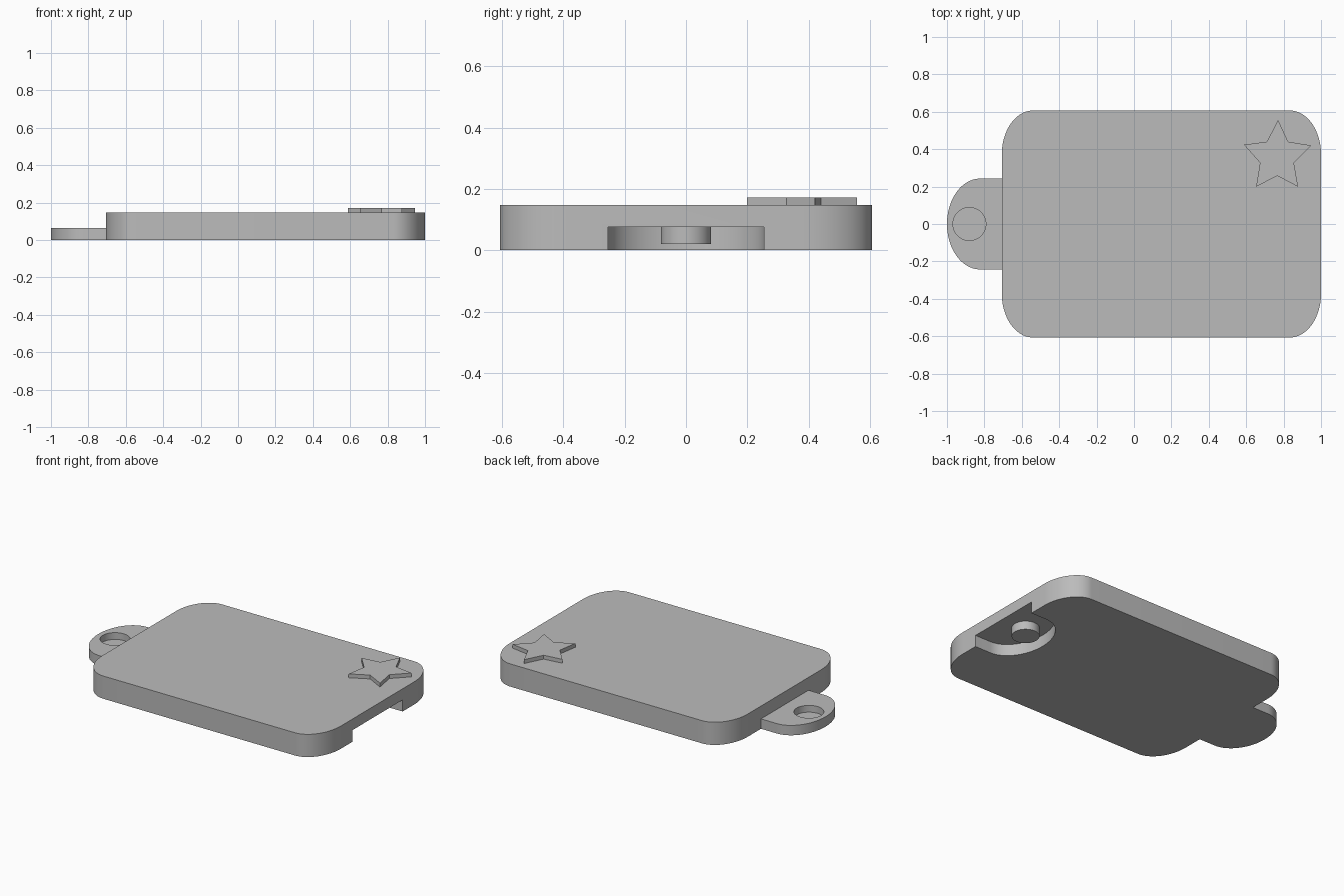
import bpy
import bmesh
from math import cos, sin, pi, radians

if "Cube" in bpy.data.objects:
    bpy.data.objects.remove(bpy.data.objects["Cube"])

grey = bpy.data.materials.new("plain grey")
grey.use_nodes = True
colour = (0.5, 0.5, 0.5, 1)
grey.diffuse_color = colour
grey.node_tree.nodes["Principled BSDF"].inputs["Base Color"].default_value = colour


def arc(cx, cy, rx, ry, start, end, steps=24):
    """Points along an elliptical arc, angles in degrees."""
    angles = [radians(start + (end - start) * i / steps) for i in range(steps + 1)]
    return [(cx + rx * cos(a), cy + ry * sin(a)) for a in angles]


def prism(name, outline, bottom, top):
    """Extrude a counter-clockwise outline straight up."""
    bm = bmesh.new()
    low = [bm.verts.new((x, y, bottom)) for x, y in outline]
    high = [bm.verts.new((x, y, top)) for x, y in outline]
    bm.faces.new(low[::-1])
    bm.faces.new(high)
    for i in range(len(outline)):
        j = (i + 1) % len(outline)
        bm.faces.new((low[i], low[j], high[j], high[i]))
    mesh = bpy.data.meshes.new(name)
    bm.to_mesh(mesh)
    bm.free()
    mesh.materials.append(grey)
    obj = bpy.data.objects.new(name, mesh)
    bpy.context.collection.objects.link(obj)
    return obj


def select(obj):
    bpy.ops.object.select_all(action="DESELECT")
    obj.select_set(True)
    bpy.context.view_layer.objects.active = obj


def cut(obj, cutter):
    """Subtract the cutter and discard it."""
    cutter.hide_render = True
    mod = obj.modifiers.new("cut", "BOOLEAN")
    mod.operation = "DIFFERENCE"
    mod.solver = "EXACT"
    mod.object = cutter
    select(obj)
    bpy.ops.object.modifier_apply(modifier=mod.name)
    bpy.data.objects.remove(cutter)


def tongue(tip, end, rx, ry):
    """Half-ellipse pointing to -x with straight sides running to end."""
    return arc(tip + rx, 0, rx, ry, 90, 270, 48) + [(end, -ry), (end, ry)]


LEFT, RIGHT, HALF, TOP = -0.707, 1.0, 0.607, 0.147
RX, RY = 0.168, 0.235

# Plate with rounded corners
outline = []
for x, y, start in ((RIGHT - RX, HALF - RY, 0), (LEFT + RX, HALF - RY, 90),
                    (LEFT + RX, RY - HALF, 180), (RIGHT - RX, RY - HALF, 270)):
    outline += arc(x, y, RX, RY, start, start + 90)
plate = prism("plate", outline, 0, TOP)

# Socket under the far end, with a peg hanging inside
cut(plate, prism("socket_cutter", tongue(0.7, 1.1, 0.185, 0.255), -0.1, 0.075))
peg = prism("socket_peg", arc(0.83, 0, 0.082, 0.082, 0, 352.5, 47), 0.02, 0.076)

# Connecting tab with a blind hole
tab = prism("tab", tongue(-1, LEFT, 0.178, 0.243), 0, 0.064)
cut(tab, prism("hole_cutter", arc(-0.88, 0, 0.088, 0.088, 0, 352.5, 47), 0.02, 0.2))

# Raised star
star_points = [(0.77, 0.557), (0.711, 0.44), (0.588, 0.424), (0.674, 0.327),
               (0.653, 0.199), (0.766, 0.258), (0.877, 0.199), (0.855, 0.327),
               (0.947, 0.42), (0.824, 0.44)]
prism("star", star_points, TOP, 0.172)

for obj in (plate, peg, tab):
    select(obj)
    bpy.ops.object.shade_smooth_by_angle(angle=radians(30))
